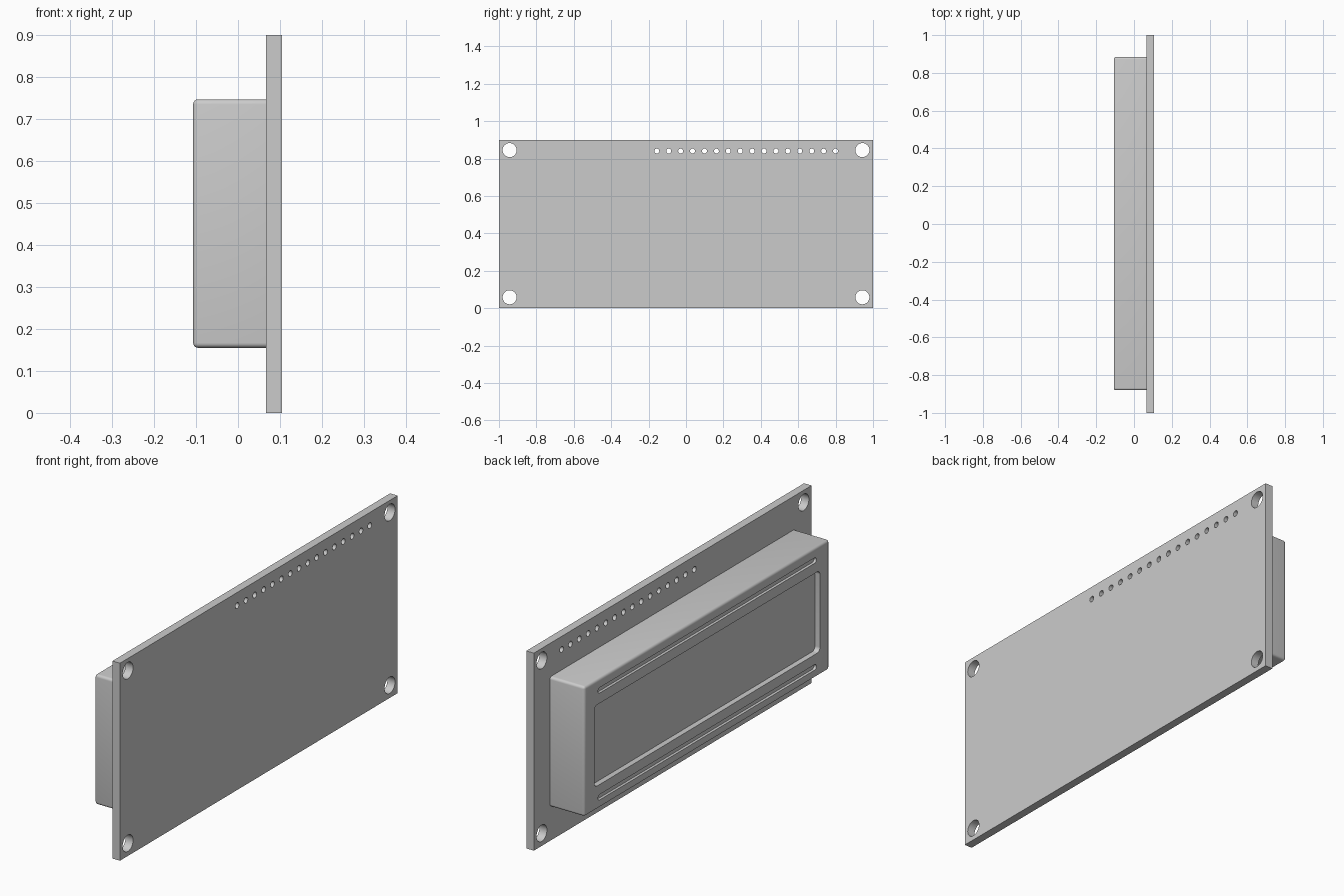
import bpy, bmesh
from math import sin, cos, pi, radians

default = bpy.data.objects.get("Cube")
if default:
    bpy.data.objects.remove(default, do_unlink=True)

grey = bpy.data.materials.new("plain grey")
grey.use_nodes = True
grey.diffuse_color = (0.6, 0.6, 0.6, 1)
grey.node_tree.nodes["Principled BSDF"].inputs["Base Color"].default_value = (0.6, 0.6, 0.6, 1)

BOARD_FRONT, BOARD_BACK = 0.067, 0.105
BEZEL_FRONT = -0.107
MID_Z = 0.451


def add_prism(bm, y, z, half_y, half_z, x0, x1, radius=0.0, steps=8):
    """Rounded rectangle in the YZ plane, extruded from x0 to x1."""
    points = []
    corners = ((1, 1), (-1, 1), (-1, -1), (1, -1))
    for i, (sy, sz) in enumerate(corners):
        cy, cz = y + sy * (half_y - radius), z + sz * (half_z - radius)
        for k in range(steps if radius else 1):
            a = (i + k / steps) * pi / 2
            points.append((cy + radius * cos(a), cz + radius * sin(a)))
        if radius and min(half_y, half_z) > radius or (radius and half_y > radius):
            a = (i + 1) * pi / 2
            points.append((cy + radius * cos(a), cz + radius * sin(a)))
    bottom = bm.faces.new([bm.verts.new((x0, p, q)) for p, q in points])
    ext = bmesh.ops.extrude_face_region(bm, geom=[bottom])
    moved = [v for v in ext["geom"] if isinstance(v, bmesh.types.BMVert)]
    bmesh.ops.translate(bm, verts=moved, vec=(x1 - x0, 0, 0))


def finish(name, bm):
    bmesh.ops.remove_doubles(bm, verts=bm.verts, dist=1e-5)
    bmesh.ops.recalc_face_normals(bm, faces=bm.faces)
    mesh = bpy.data.meshes.new(name)
    bm.to_mesh(mesh)
    bm.free()
    mesh.materials.append(grey)
    obj = bpy.data.objects.new(name, mesh)
    bpy.context.collection.objects.link(obj)
    return obj


def cut_and_smooth(obj, cutter):
    cutter.hide_render = True
    mod = obj.modifiers.new("cut", "BOOLEAN")
    mod.operation, mod.solver, mod.object = "DIFFERENCE", "EXACT", cutter
    bpy.ops.object.select_all(action="DESELECT")
    obj.select_set(True)
    bpy.context.view_layer.objects.active = obj
    bpy.ops.object.modifier_apply(modifier=mod.name)
    bpy.data.objects.remove(cutter, do_unlink=True)
    bpy.ops.object.shade_smooth_by_angle(angle=radians(30))


# Circuit board
bm = bmesh.new()
add_prism(bm, 0, 0.45, 1, 0.45, BOARD_FRONT, BOARD_BACK)
board = finish("circuit_board", bm)

# Corner mounting holes and the row of pin holes
bm = bmesh.new()
for y in (-0.943, 0.943):
    for z in (0.058, 0.845):
        add_prism(bm, y, z, 0.0375, 0.0375, 0, 0.2, 0.0375)
for i in range(16):
    add_prism(bm, -0.156 + i * 0.0637, 0.84, 0.0132, 0.0132, 0, 0.2, 0.0132, 5)
cut_and_smooth(board, finish("hole_cutter", bm))

# Display frame, rounded everywhere except against the board
bm = bmesh.new()
add_prism(bm, 0.002, MID_Z, 0.882, 0.296, BEZEL_FRONT, BOARD_FRONT)
edges = [e for e in bm.edges if any(v.co.x < BOARD_FRONT - 0.01 for v in e.verts)]
bmesh.ops.bevel(bm, geom=edges, offset=0.012, segments=4, profile=0.5, affect="EDGES")
frame = finish("display_frame", bm)

# Recessed screen window and the two long grooves
bm = bmesh.new()
add_prism(bm, 0, MID_Z - 0.004, 0.812, 0.185, -0.2, BEZEL_FRONT + 0.025, 0.02)
for z in (MID_Z - 0.247, MID_Z + 0.24):
    add_prism(bm, 0, z, 0.786, 0.0125, -0.2, BEZEL_FRONT + 0.0125, 0.0125)
cut_and_smooth(frame, finish("window_cutter", bm))
